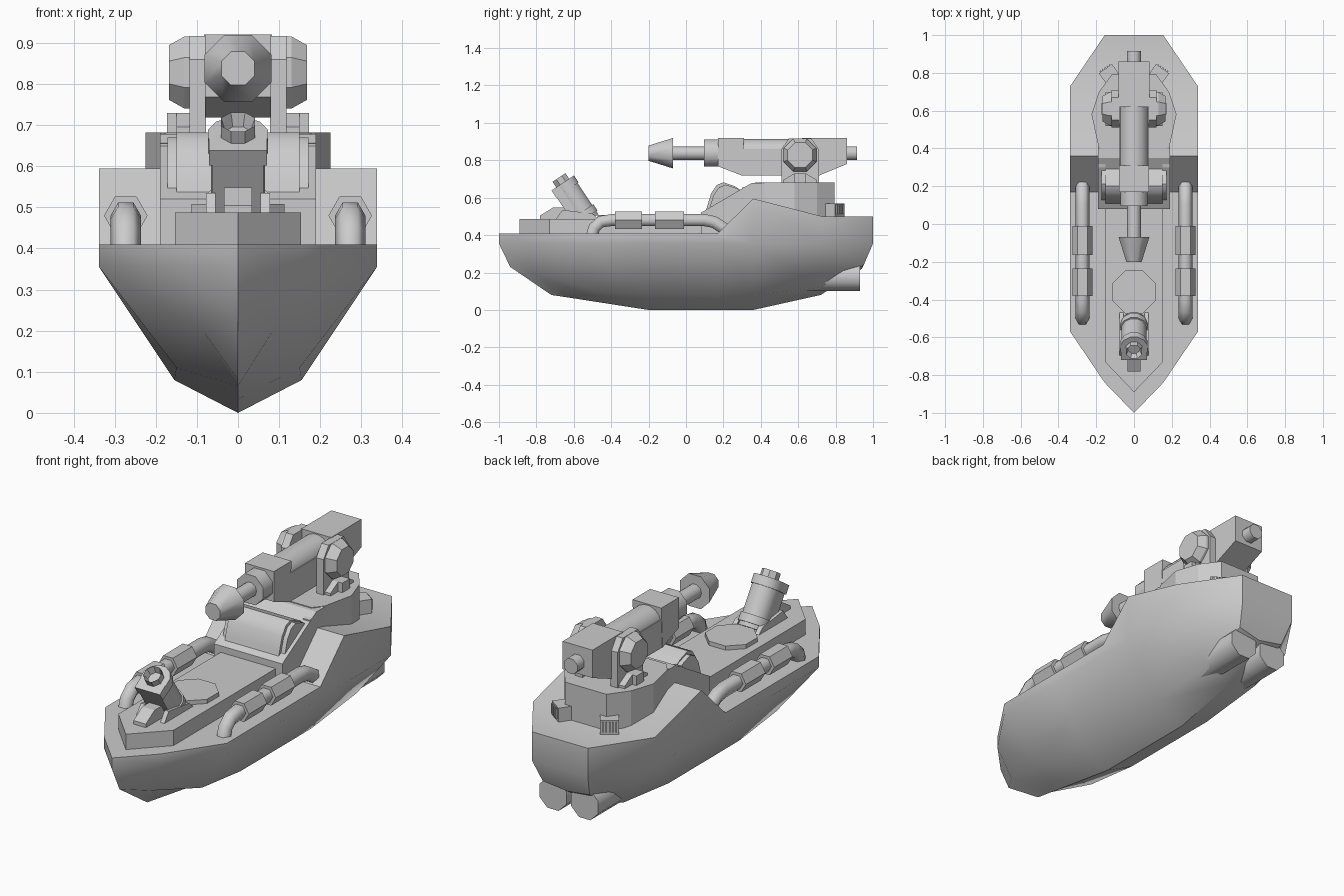
import bpy, bmesh
from math import pi, cos, sin, radians
from mathutils import Vector, Matrix

if "Cube" in bpy.data.objects:
    bpy.data.objects.remove(bpy.data.objects["Cube"])


def finish(name, bm, smooth=0):
    bmesh.ops.remove_doubles(bm, verts=bm.verts, dist=1e-5)
    bmesh.ops.recalc_face_normals(bm, faces=bm.faces)
    me = bpy.data.meshes.new(name)
    bm.to_mesh(me)
    bm.free()
    ob = bpy.data.objects.new(name, me)
    bpy.context.collection.objects.link(ob)
    if smooth:
        bpy.ops.object.select_all(action='DESELECT')
        bpy.context.view_layer.objects.active = ob
        ob.select_set(True)
        bpy.ops.object.shade_smooth_by_angle(angle=radians(smooth))
    return ob


def prism(name, pts, lo, hi, axis='Z', smooth=0):
    """Extrude an outline: XY points along Z, or YZ points along X."""
    bm = bmesh.new()
    make = (lambda p, h: (p[0], p[1], h)) if axis == 'Z' else (lambda p, h: (h, p[0], p[1]))
    a = [bm.verts.new(make(p, lo)) for p in pts]
    b = [bm.verts.new(make(p, hi)) for p in pts]
    bm.faces.new(a)
    bm.faces.new(b)
    for i in range(len(pts)):
        j = (i + 1) % len(pts)
        bm.faces.new((a[i], a[j], b[j], b[i]))
    return finish(name, bm, smooth)


def mirror_pts(half):
    return half + [(-x, y) for x, y in reversed(half) if x > 1e-6]


def cyl(name, p0, p1, r0, r1=None, n=8, spin=None, smooth=0):
    p0, p1 = Vector(p0), Vector(p1)
    d = p1 - p0
    m = (Matrix.Translation((p0 + p1) / 2) @ d.to_track_quat('Z', 'Y').to_matrix().to_4x4()
         @ Matrix.Rotation(pi / n if spin is None else spin, 4, 'Z'))
    bm = bmesh.new()
    bmesh.ops.create_cone(bm, cap_ends=True, segments=n, radius1=r0,
                          radius2=r0 if r1 is None else r1, depth=d.length, matrix=m)
    return finish(name, bm, smooth)


def box(name, c, size, rot=Matrix.Identity(4)):
    bm = bmesh.new()
    bmesh.ops.create_cube(bm, size=1, matrix=Matrix.Translation(c) @ rot @ Matrix.Diagonal((*size, 1)))
    return finish(name, bm)


# Hull: half sections (top, side, chine, keel) lofted from bow to stern
W = .338
stations = [
    [(0, -1, .41), (0, -1, .355), (0, -.94, .23), (0, -.72, .08)],
    [(.155, -.84, .41), (.155, -.84, .355), (.085, -.82, .2), (0, -.62, .065)],
    [(W, -.57, .41), (W, -.57, .355), (.15, -.5, .11), (0, -.42, .034)],
    [(W, -.2, .41), (W, -.2, .355), (.155, -.2, .08), (0, -.2, 0)],
    [(W, .17, .41), (W, .17, .355), (.155, .17, .08), (0, .17, 0)],
    [(W, .36, .595), (W, .36, .355), (.155, .36, .08), (0, .36, 0)],
    [(W, .73, .5), (W, .73, .355), (.155, .72, .12), (0, .72, .08)],
    [(.155, 1, .5), (.155, 1, .355), (.13, .95, .24), (0, .94, .22)],
]
bm = bmesh.new()
rings = []
for s in stations:
    ring = s + [(-x, y, z) for x, y, z in reversed(s[:3])]
    rings.append([bm.verts.new(p) for p in ring])
for a, b in zip(rings, rings[1:]):
    for i in range(7):
        j = (i + 1) % 7
        bm.faces.new((a[i], a[j], b[j], b[i]))
r = rings[-1]
bm.faces.new((r[0], r[1], r[5], r[6]))
bm.faces.new(r[1:6])
finish("hull", bm, 35)

# Raised deck, sloped cabin and gun platform
prism("upper_deck", mirror_pts([(0, -.89), (.153, -.73), (.153, .2)]), .4, .487)
prism("cabin_wedge", [(.08, .4), (.08, .52), (.35, .678), (.6, .678), (.6, .4)], -.19, .19, 'X')
prism("gun_platform", mirror_pts([(.15, .37), (.19, .42), (.225, .58), (.185, .7), (.115, .795)]), .45, .682)

# Arched cabin hood with raised outer bands
hood = [(.1, .5), (.115, .56), (.135, .625), (.165, .668), (.2, .682), (.26, .662), (.31, .63), (.31, .5)]
prism("cabin_hood", hood, -.15, .15, 'X', 35)
for s in (-1, 1):
    prism("hood_band", [(y + (.012 if y < .3 else 0), z - .012) for y, z in hood],
          s * .15, s * .172, 'X', 35)
    prism("hood_side", [(.3, .6), (.3, .655), (.41, .681), (.41, .6)], s * .15, s * .19, 'X')

# Fore-deck hatch
cyl("hatch", (0, -.36, .48), (0, -.36, .508), .122)

# Mortar leaning forward
base = Vector((0, -.54, .50))
d = Vector((0, -.14, .21)).normalized()
tilt = Matrix((Vector((1, 0, 0)), d.cross(Vector((1, 0, 0))), d)).transposed().to_4x4()
front = tilt.to_3x3() @ Vector((0, 1, 0))
front = front if front.y < 0 else -front
at = lambda t, f=0: base + d * t + front * f
cyl("mortar_body", at(-.03), at(.19), .068, n=12, smooth=40)
box("mortar_front", at(.1, .035), (.125, .07, .18), tilt)
cyl("mortar_foot_ring", at(-.01), at(.03), .076, n=12, smooth=40)
cyl("mortar_collar", at(.17), at(.215), .075, n=12, smooth=40)
box("mortar_collar_front", at(.1925, .035), (.14, .075, .045), tilt)
muzzle = cyl("mortar_muzzle", at(.2), at(.25), .045)
bm = bmesh.new()
bm.from_mesh(muzzle.data)
cap = [f for f in bm.faces if f.normal.dot(d) > .9]
bmesh.ops.inset_region(bm, faces=cap, thickness=.012)
bmesh.ops.translate(bm, verts=cap[0].verts[:], vec=-d * .035)
bm.to_mesh(muzzle.data)
bm.free()
prism("mortar_cradle", [(-.78, .48), (-.78, .505), (-.71, .548), (-.65, .548), (-.6, .48)], -.034, .034, 'X')
for s in (-1, 1):
    prism("mortar_bracket", [(-.7, .48), (-.66, .535), (-.5, .515), (-.46, .48)], s * .055, s * .078, 'X')

# Side pipes with sleeves
for s in (-1, 1):
    x = s * .273
    cu = bpy.data.curves.new("side_pipe", 'CURVE')
    cu.dimensions = '3D'
    cu.bevel_depth = .037
    cu.bevel_resolution = 1
    cu.use_fill_caps = True
    path = [(-.505, .39), (-.49, .44), (-.455, .472), (-.4, .48), (.1, .48), (.15, .47), (.22, .425)]
    sp = cu.splines.new('POLY')
    sp.points.add(len(path) - 1)
    for p, (y, z) in zip(sp.points, path):
        p.co = (x, y, z, 1)
    bpy.context.collection.objects.link(bpy.data.objects.new("side_pipe", cu))
    for y0, y1 in ((-.38, -.235), (-.165, -.01)):
        cyl("pipe_sleeve", (x, y0, .48), (x, y1, .48), .053, n=6, spin=pi / 2)

# Main gun: housing profile, barrel and muzzle along y
Z = .838
prism("gun_front_block", [(.17, .92), (.17, .768), (.3, .718), (.31, .92)], -.08, .08, 'X')
prism("gun_cradle", [(.3, .86), (.3, .718), (.71, .718), (.71, .86)], -.078, .078, 'X')
prism("gun_breech", [(.62, .92), (.62, .718), (.71, .718), (.86, .78), (.86, .92)], -.083, .083, 'X')
cyl("gun_recoil_tube", (0, .28, Z), (0, .65, Z), .077, n=16, smooth=40)
cyl("gun_sleeve", (0, .095, Z), (0, .18, Z), .078, smooth=50)
cyl("gun_barrel", (0, -.09, Z), (0, .12, Z), .037, n=10, smooth=50)
cyl("gun_muzzle", (0, -.2, Z), (0, -.07, Z), .044, .088, smooth=50)
cyl("breech_knob", (0, .85, Z), (0, .915, Z), .04, smooth=50)

# Gun mount: cheek plates, hubs, braces
for s in (-1, 1):
    prism("gun_cheek", [(.51, .67), (.51, .86), (.55, .917), (.67, .917), (.71, .86), (.71, .67)],
          s * .078, s * .118, 'X')
    cyl("gun_hub_rim", (s * .1, .61, .828), (s * .13, .61, .828), .095)
    cyl("gun_hub", (s * .13, .61, .828), (s * .168, .61, .828), .095, .072)
    bm = bmesh.new()
    bm.free()
    prism("gun_mount_foot", [(.52, .67), (.52, .695), (.58, .73), (.64, .73), (.7, .695), (.7, .67)],
          s * .11, s * .15, 'X')
    box("gun_mount_brace", (s * .148, .61, .7), (.05, .06, .06))

    # Rear vents with grille bars, turned outwards
    rot = Matrix.Rotation(-s * radians(35), 4, 'Z')
    c = Vector((s * .125, .785, .53))
    box("vent", c, (.085, .09, .08), rot)
    for i in range(5):
        off = rot @ Vector(((i - 2) * .015, .045, .008))
        box("vent_bar", c + off, (.007, .016, .05), rot)

    # Stern exhausts
    cyl("exhaust", (s * .088, .55, .178), (s * .088, .93, .178), .082, smooth=50)
